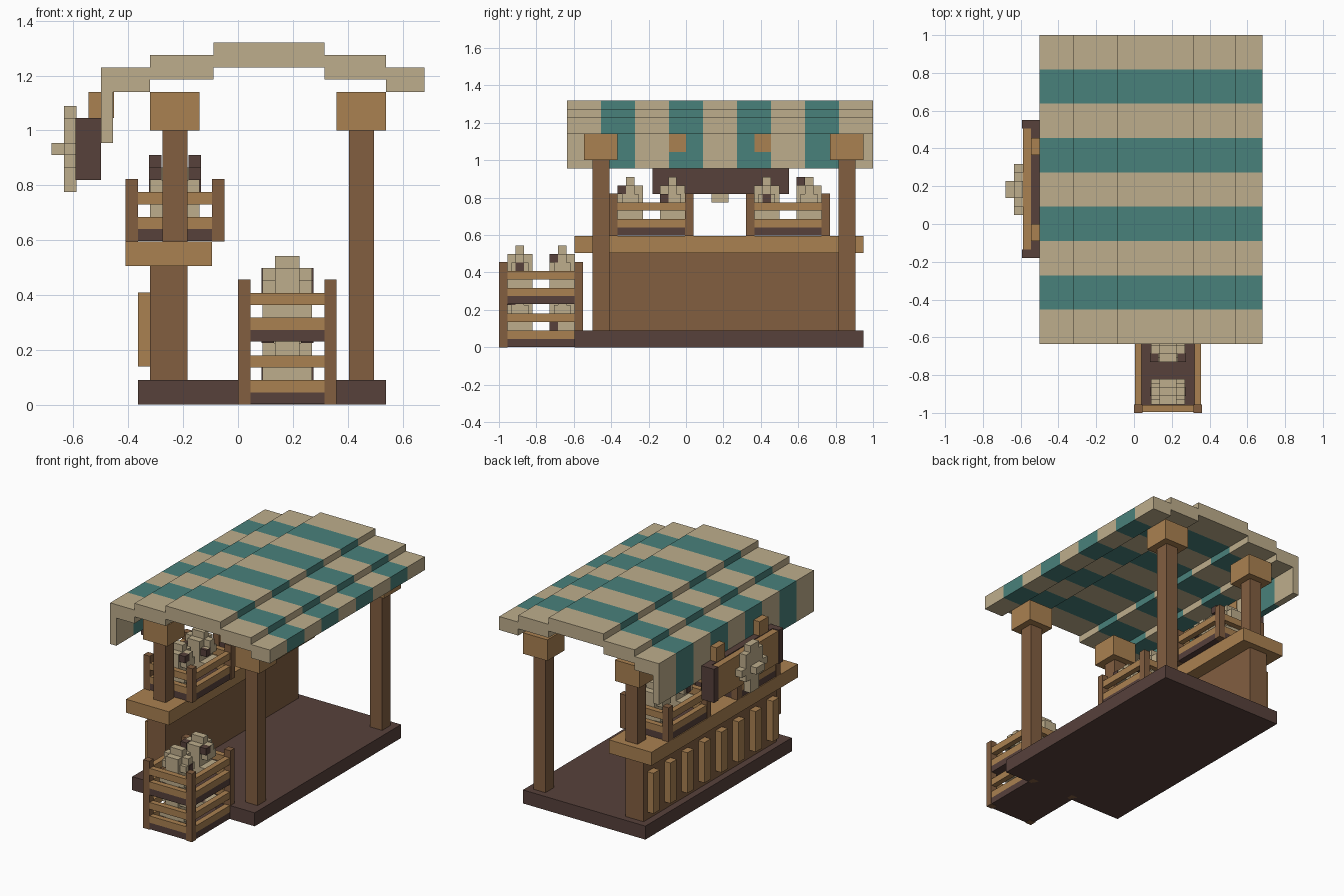
import bpy
import bmesh

cube = bpy.data.objects.get("Cube")
if cube:
    bpy.data.objects.remove(cube)

V = 0.045  # block unit


def material(name, *rgb):
    lin = [(c / 255 / 12.92) if c < 11 else ((c / 255 + 0.055) / 1.055) ** 2.4 for c in rgb]
    m = bpy.data.materials.new(name)
    m.use_nodes = True
    m.diffuse_color = (*lin, 1)
    m.node_tree.nodes["Principled BSDF"].inputs["Base Color"].default_value = (*lin, 1)
    return m


CREAM = material("cream", 190, 174, 140)
TEAL = material("teal", 73, 129, 123)
OAK = material("light_wood", 170, 129, 81)
BROWN = material("brown_wood", 130, 94, 64)
DARK = material("dark_wood", 87, 65, 59)


def finish(name, bm, *mats):
    bmesh.ops.recalc_face_normals(bm, faces=bm.faces[:])
    mesh = bpy.data.meshes.new(name)
    bm.to_mesh(mesh)
    bm.free()
    for m in mats:
        mesh.materials.append(m)
    obj = bpy.data.objects.new(name, mesh)
    bpy.context.collection.objects.link(obj)
    return obj


def blocks(name, mat, boxes):
    """One object from boxes given as (x0, x1, y0, y1, z0, z1)."""
    bm = bmesh.new()
    for x0, x1, y0, y1, z0, z1 in boxes:
        verts = bmesh.ops.create_cube(bm, size=1)["verts"]
        for v in verts:
            v.co = (x1 if v.co.x > 0 else x0, y1 if v.co.y > 0 else y0, z1 if v.co.z > 0 else z0)
    return finish(name, bm, mat)


# Floor, counter and slats
blocks("floor", DARK, [(-0.365, 0.54, -0.595, 0.95, 0, 0.09)])
blocks("counter_wall", BROWN, [(-0.32, -0.185, -0.5, 0.905, 0.09, 0.505)])
blocks("counter_top", OAK, [(-0.41, -0.095, -0.595, 0.95, 0.505, 0.595)])
slat_centres = [0.2025 + 0.18 * (i - 3.5) for i in range(8)]
blocks("counter_slats", OAK, [(-0.365, -0.32, y - 0.033, y + 0.033, 0.14, 0.41) for y in slat_centres])

# Corner posts with caps
for side, x in (("right", -0.23), ("left", 0.45)):
    for end, y in (("front", -0.455), ("back", 0.86)):
        blocks(f"{end}_{side}_post", BROWN, [(x - V, x + V, y - V, y + V, 0.09, 1.0)])
        blocks(f"{end}_{side}_cap", OAK, [(x - 0.09, x + 0.09, y - 0.09, y + 0.09, 1.0, 1.14)])

# Striped stepped awning, swept along y
top = [(-0.5, 0.955), (-0.5, 1.23), (-0.32, 1.23), (-0.32, 1.275), (-0.09, 1.275), (-0.09, 1.32),
       (0.315, 1.32), (0.315, 1.275), (0.54, 1.275), (0.54, 1.23), (0.68, 1.23)]
under = [(0.68, 1.14), (0.54, 1.14), (0.54, 1.185), (0.315, 1.185), (0.315, 1.23), (-0.09, 1.23),
         (-0.09, 1.185), (-0.32, 1.185), (-0.32, 1.14), (-0.455, 1.14), (-0.455, 0.955)]
bm = bmesh.new()
STRIPES = 9
rings = [[bm.verts.new((x, -0.635 + 1.635 * i / STRIPES, z)) for x, z in top + under]
         for i in range(STRIPES + 1)]
for i in range(STRIPES):
    a, b = rings[i], rings[i + 1]
    for j in range(len(a)):
        k = (j + 1) % len(a)
        bm.faces.new((a[j], a[k], b[k], b[j])).material_index = i % 2
bm.faces.new(rings[0])
bm.faces.new(rings[-1])
finish("awning", bm, CREAM, TEAL)

# Hanging sign with fish emblem
blocks("sign_frame", DARK, [(-0.545, -0.5, -0.18, 0.55, 0.82, 1.045),
                            (-0.592, -0.545, -0.18, -0.135, 0.82, 1.045),
                            (-0.592, -0.545, 0.505, 0.55, 0.82, 1.045)])
blocks("sign_panel", OAK, [(-0.588, -0.545, -0.135, 0.505, 0.825, 1.04)])
blocks("sign_hangers", OAK, [(-0.545, -0.452, y, y + 0.09, 1.045, 1.14) for y in (-0.09, 0.365)])
rows = [2, 2, 4, 6, 4, 4, 2]  # emblem widths from the bottom up
emblem = [(-0.635, -0.588, 0.1825 - w * V / 2, 0.1825 + w * V / 2, 0.775 + i * V, 0.775 + (i + 1) * V)
          for i, w in enumerate(rows)]
blocks("sign_emblem", CREAM, emblem + [(-0.68, -0.635, 0.1375, 0.2275, 0.91, 0.955)])


def crate(name, x, y, z):
    """Slatted crate of 8 x 10 x 5 blocks with its low corner at x, y, z."""
    X, Y, g = x + 0.36, y + 0.45, 0.004
    blocks(name + "_posts", BROWN, [(px, px + V, py, py + V, z, z + 0.228)
                                    for px in (x, X - V) for py in (y, Y - V)])
    blocks(name + "_bottom", DARK, [(x + g, X - g, y + V, Y - V, z + 0.002, z + V),
                                    (x + V, X - V, y + g, Y - g, z + 0.002, z + V)])
    rails = []
    for h in (V, 3 * V):
        a, b = z + h, z + h + V
        rails += [(x + V, X - V, p, p + V - 2 * g, a, b) for p in (y + g, Y - V + g)]
        rails += [(p, p + V - 2 * g, y + V, Y - V, a, b) for p in (x + g, X - V + g)]
    blocks(name + "_rails", OAK, rails)


def fish(name, x, y, z, eye_y, eye_z):
    """Upright blocky fish: tapering body, side fins and dark eyes."""
    blocks(name, CREAM, [
        (x - V, x + V, y - 1.5 * V, y + 1.5 * V, z, z + 5 * V),
        (x - V, x + V, y - V / 2, y + V / 2, z + 5 * V, z + 6 * V),
        (x - 2 * V, x + 2 * V, y - V, y + V, z + 3 * V, z + 4 * V),
        (x - 2 * V, x + 2 * V, y - V / 2, y + V / 2, z + 4 * V, z + 5 * V),
        (x - 2 * V, x + 2 * V, y - 1.5 * V, y + 1.5 * V, z + V, z + 2 * V)])
    e, h = y + eye_y * V, z + eye_z * V
    blocks(name + "_eyes", DARK, [(x + s * V * 1.6 - V / 2, x + s * V * 1.6 + V / 2,
                                   e - V / 2, e + V / 2, h, h + V) for s in (-1, 1)])


# Crates and their fish
spots = {"lower_crate": (0, -1, 0), "upper_crate": (0, -1, 0.228),
         "front_counter_crate": (-0.41, -0.41, 0.595), "back_counter_crate": (-0.41, 0.32, 0.595)}
for i, (name, (x, y, z)) in enumerate(spots.items()):
    crate(name, x, y, z)
    fish(name + "_fish_front", x + 0.18, y + 0.112, z + V, i % 2 - 1, 4 - i % 2)
    fish(name + "_fish_back", x + 0.18, y + 0.338, z + V, -1, (1, 4, 3, 5)[i])
